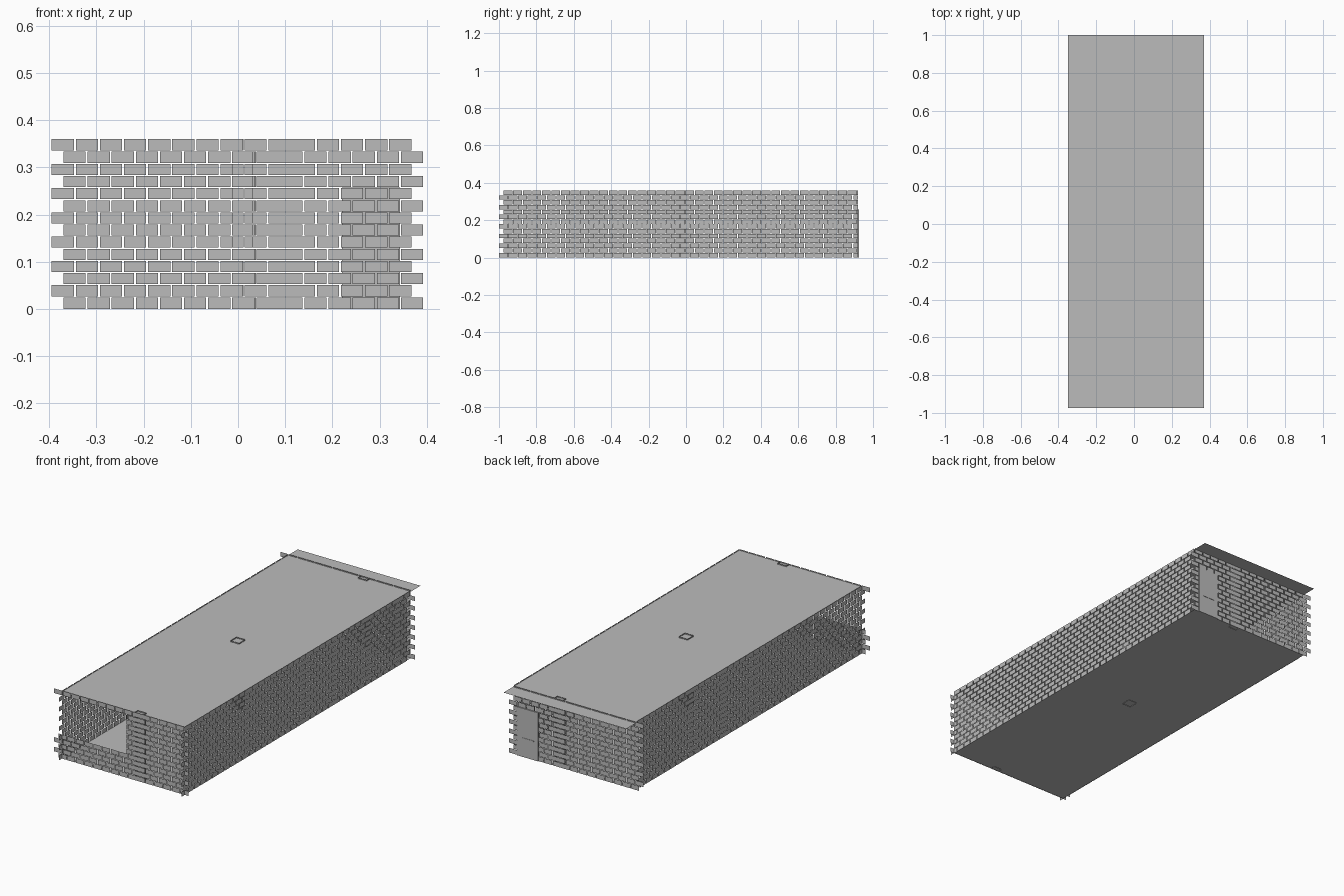
import bpy, bmesh

old = bpy.data.objects.get("Cube")
if old:
    bpy.data.objects.remove(old, do_unlink=True)

GREY = (0.5, 0.5, 0.5)
stone = bpy.data.materials.new("plain grey")
stone.use_nodes = True
stone.diffuse_color = (*GREY, 1)
stone.node_tree.nodes["Principled BSDF"].inputs["Base Color"].default_value = (*GREY, 1)

ROWS = 14
HEIGHT = 0.36
COURSE = HEIGHT / ROWS
PITCH = 0.0511
GAP = 0.004      # upright joints
BED = 0.0022     # level joints
RIGHT, LEFT, FRONT, BACK = -0.35, 0.37, -0.975, 0.92


def finish(name, bm):
    mesh = bpy.data.meshes.new(name)
    bm.to_mesh(mesh)
    bm.free()
    mesh.materials.append(stone)
    obj = bpy.data.objects.new(name, mesh)
    bpy.context.collection.objects.link(obj)
    return obj


def brick_face(bm, axis, level, start, end, row):
    z0, z1 = row * COURSE + BED / 2, (row + 1) * COURSE - BED / 2
    z0 = 0 if row == 0 else z0
    z1 = HEIGHT if row == ROWS - 1 else z1
    corners = [(start, z0), (end, z0), (end, z1), (start, z1)]
    bm.faces.new([bm.verts.new((u, level, z) if axis == "x" else (level, u, z))
                  for u, z in corners])


def lay_wall(bm, axis, level, even_start, odd_start, count, hole=None):
    """Lay flat bricks in running bond; hole is (start, end, first row, last row)."""
    for row in range(ROWS):
        first = odd_start if row % 2 else even_start
        for i in range(count):
            a = first + i * PITCH
            b = a + PITCH - GAP
            pieces = [(a, b)]
            if hole and hole[2] <= row <= hole[3]:
                pieces = [(a, min(b, hole[0])), (max(a, hole[1]), b)]
            for p, q in pieces:
                if q - p > 0.003:
                    brick_face(bm, axis, level, p, q, row)


def wall(name, *args, **kw):
    bm = bmesh.new()
    lay_wall(bm, *args, **kw)
    return finish(name, bm)


def pier(name, x0, x1, y0, y1):
    """Hollow pier: whole bricks and half bricks in alternating courses."""
    bm = bmesh.new()
    sides = [("x", y0, x0, x1), ("x", y1, x0, x1), ("y", x0, y0, y1), ("y", x1, y0, y1)]
    for axis, level, a, b in sides:
        mid = (a + b) / 2
        for row in range(ROWS):
            if row % 2 and b - a > 0.04:
                brick_face(bm, axis, level, a, mid - BED / 2, row)
                brick_face(bm, axis, level, mid + BED / 2, b, row)
            else:
                brick_face(bm, axis, level, a, b, row)
    return finish(name, bm)


def sheet(name, x0, x1, y0, y1, z):
    bm = bmesh.new()
    bm.faces.new([bm.verts.new((x, y, z)) for x, y in
                  [(x0, y0), (x1, y0), (x1, y1), (x0, y1)]])
    return finish(name, bm)


def box(name, x0, x1, y0, y1, z0, z1):
    bm = bmesh.new()
    bmesh.ops.create_cube(bm, size=1)
    for v in bm.verts:
        v.co = [lo + (c + 0.5) * (hi - lo) for c, lo, hi in
                zip(v.co, (x0, y0, z0), (x1, y1, z1))]
    return finish(name, bm)


# End walls: wide window in the front, doorway in the back
wall("front_wall", "x", FRONT, -0.37, -0.395, 15, hole=(-0.4, 0.03, 5, 12))
wall("back_wall", "x", BACK, -0.37, -0.395, 15, hole=(0.22, 0.345, 0, 9))

# Long side walls
for side, level in (("right", RIGHT), ("left", LEFT)):
    wall(side + "_wall", "y", level, -1.0, FRONT, 37)

# Piers: one free-standing, one against each end wall
pier("centre_pier", -0.013, 0.038, -0.045, 0.006)
pier("front_pier", 0.077, 0.128, FRONT, FRONT + 0.025)
pier("back_pier", 0.077, 0.128, BACK - 0.025, BACK)

# Floor and overhanging roof
sheet("floor", RIGHT, LEFT, FRONT, BACK, 0.002)
sheet("roof", RIGHT, LEFT, FRONT, 1.0, 0.354)

# Door and its letter slot
box("door", 0.22, 0.343, BACK - 0.004, BACK + 0.004, 0, 10 * COURSE)
box("letter_slot", 0.245, 0.315, BACK + 0.004, BACK + 0.006, 0.098, 0.102)
